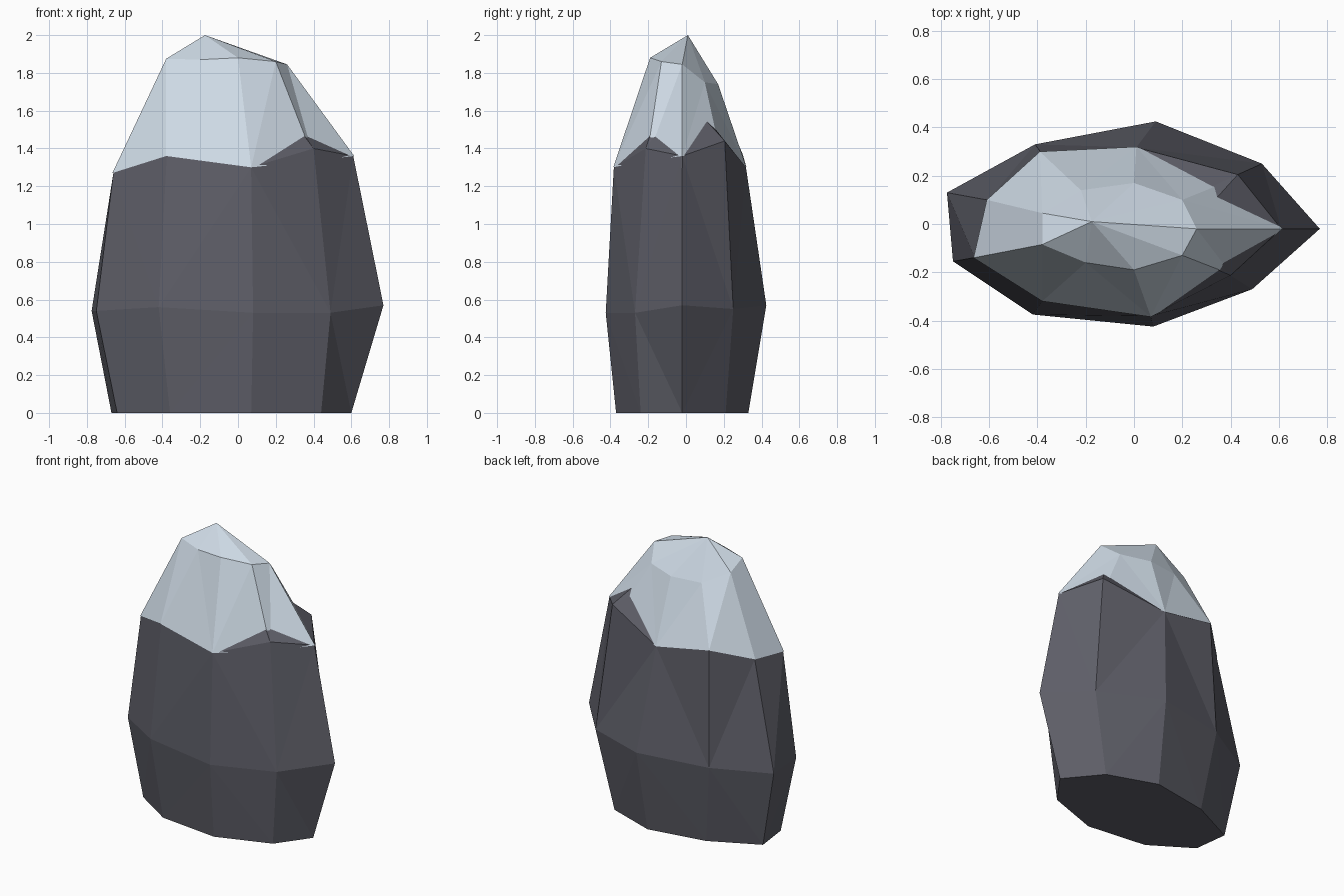
import bpy, bmesh

if "Cube" in bpy.data.objects:
    bpy.data.objects.remove(bpy.data.objects["Cube"])


def material(name, color):
    m = bpy.data.materials.new(name)
    m.diffuse_color = (*color, 1)
    m.use_nodes = True
    m.node_tree.nodes["Principled BSDF"].inputs["Base Color"].default_value = m.diffuse_color
    return m


def loft(name, rings, mat, peak=None, floor=False):
    """Join rings of points with flat faces; close with a peak or a flat cap."""
    bm = bmesh.new()
    loops = [[bm.verts.new(p) for p in r] for r in rings]
    n = len(loops[0])
    for a, b in zip(loops, loops[1:]):
        for i in range(n):
            j = (i + 1) % n
            bm.faces.new((a[i], a[j], b[j], b[i]))
    if peak:
        tip = bm.verts.new(peak)
        for i in range(n):
            bm.faces.new((loops[-1][i], loops[-1][(i + 1) % n], tip))
    else:
        bm.faces.new(loops[-1])
    if floor:
        bm.faces.new(loops[0][::-1])
    bmesh.ops.triangulate(bm, faces=bm.faces[:])
    me = bpy.data.meshes.new(name)
    bm.to_mesh(me)
    bm.free()
    me.materials.append(mat)
    ob = bpy.data.objects.new(name, me)
    bpy.context.collection.objects.link(ob)
    return ob


stone = material("dark_stone", (0.112, 0.113, 0.138))
snow = material("pale_snow", (0.66, 0.75, 0.84))

# nine-sided rings, counter-clockwise from the right-hand corner
base = [(.60, -.02, 0), (.41, .21, 0), (.07, .33, 0), (-.34, .26, 0), (-.67, .10, 0),
        (-.64, -.14, 0), (-.36, -.32, 0), (.07, -.37, 0), (.44, -.24, 0)]
belly = [(.77, -.02, .57), (.53, .25, .55), (.09, .425, .57), (-.41, .33, .56), (-.775, .13, .54),
         (-.75, -.155, .54), (-.42, -.375, .56), (.08, -.425, .53), (.49, -.27, .53)]
snow_line = [(.615, -.02, 1.36), (.41, .185, 1.36), (.01, .32, 1.30), (-.39, .30, 1.37), (-.61, .10, 1.29),
             (-.665, -.14, 1.27), (-.38, -.32, 1.36), (.07, -.385, 1.30), (.405, -.21, 1.335)]
crown = [(.26, -.02, 1.845), (.20, .10, 1.75), (0, .17, 1.74), (-.22, .14, 1.74), (-.38, .045, 1.82),
         (-.38, -.085, 1.875), (-.20, -.16, 1.87), (0, -.19, 1.88), (.20, -.13, 1.86)]

# stone: slightly inside the snow, with two corners poking through it
shoulder = [(x * .992, y * .992, z) for x, y, z in snow_line]
shoulder[1] = (.43, .205, 1.44)
shoulder[8] = (.40, -.213, 1.40)
core = [(x * .88, y * .88, z - .16) for x, y, z in crown]
loft("rock", [base, belly, shoulder, core], stone, floor=True)

# snow cap
loft("snow_cap", [snow_line, crown], snow, peak=(-.175, .01, 2.0))
